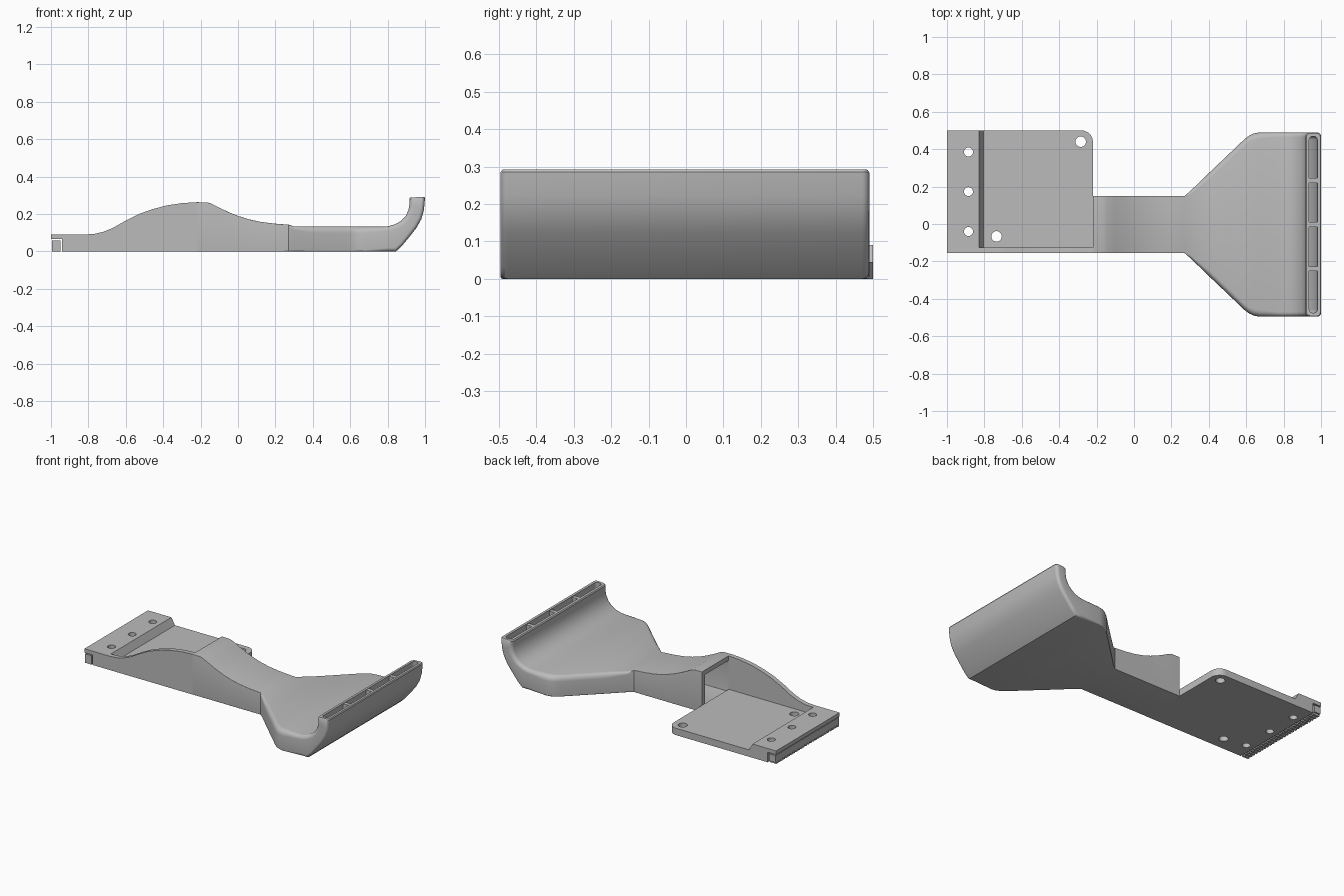
import bpy, bmesh, math
from mathutils import Vector

if "Cube" in bpy.data.objects:
    bpy.data.objects.remove(bpy.data.objects["Cube"])

grey = bpy.data.materials.new("plain_grey")
grey.use_nodes = True
grey.diffuse_color = (0.5, 0.5, 0.5, 1)
grey.node_tree.nodes["Principled BSDF"].inputs["Base Color"].default_value = (0.5, 0.5, 0.5, 1)


def finish(bm, name, smooth=True):
    bmesh.ops.recalc_face_normals(bm, faces=bm.faces)
    mesh = bpy.data.meshes.new(name)
    bm.to_mesh(mesh)
    bm.free()
    mesh.materials.append(grey)
    obj = bpy.data.objects.new(name, mesh)
    bpy.context.collection.objects.link(obj)
    bpy.ops.object.select_all(action='DESELECT')
    obj.select_set(True)
    bpy.context.view_layer.objects.active = obj
    if smooth:
        bpy.ops.object.shade_smooth_by_angle(angle=math.radians(35))
    return obj


def extrude_profile(points, y0, y1):
    """Solid from an XZ outline pulled along y."""
    bm = bmesh.new()
    face = bm.faces.new([bm.verts.new((x, y0, z)) for x, z in points])
    out = bmesh.ops.extrude_face_region(bm, geom=[face])
    moved = [v for v in out["geom"] if isinstance(v, bmesh.types.BMVert)]
    bmesh.ops.translate(bm, verts=moved, vec=(0, y1 - y0, 0))
    return bm


def add_box(bm, x0, x1, y0, y1, z0, z1):
    verts = bmesh.ops.create_cube(bm, size=1)["verts"]
    bmesh.ops.scale(bm, verts=verts, vec=(x1 - x0, y1 - y0, z1 - z0))
    bmesh.ops.translate(bm, verts=verts, vec=((x0 + x1) / 2, (y0 + y1) / 2, (z0 + z1) / 2))


FRONT, INNER, BACK = -0.155, -0.125, 0.5
MID = -0.003

# Mounting plate with raised strip and overhanging lip
bm = extrude_profile([(-0.94, 0), (-0.22, 0), (-0.22, 0.045), (-0.805, 0.045),
                      (-0.83, 0.09), (-1, 0.09), (-1, 0.065), (-0.94, 0.065)], INNER, BACK)
corner = [e for e in bm.edges if all(v.co.x > -0.23 and v.co.y > 0.49 for v in e.verts)]
bmesh.ops.bevel(bm, geom=corner, offset=0.06, segments=8, affect='EDGES', profile=0.5)
plate = finish(bm, "mounting_plate", smooth=False)

# Screw holes
bm = bmesh.new()
holes = [(-0.885, y, 0.024) for y in (0.385, 0.173, -0.04)] + [(-0.285, 0.44, 0.028), (-0.735, -0.066, 0.028)]
for x, y, r in holes:
    verts = bmesh.ops.create_cone(bm, cap_ends=True, segments=24, radius1=r, radius2=r, depth=0.4)["verts"]
    bmesh.ops.translate(bm, verts=verts, vec=(x, y, 0))
cutter = finish(bm, "hole_cutter", smooth=False)
cutter.hide_render = True
mod = plate.modifiers.new("holes", 'BOOLEAN')
mod.operation, mod.solver, mod.object = 'DIFFERENCE', 'EXACT', cutter
bpy.context.view_layer.objects.active = plate
bpy.ops.object.modifier_apply(modifier="holes")
bpy.data.objects.remove(cutter)
bpy.ops.object.select_all(action='DESELECT')
plate.select_set(True)
bpy.ops.object.shade_smooth_by_angle(angle=math.radians(35))

# Curved front wall beside the plate
hump = [(-0.83, 0.09), (-0.77, 0.093), (-0.72, 0.105), (-0.67, 0.125), (-0.6, 0.165), (-0.53, 0.2),
        (-0.46, 0.225), (-0.38, 0.246), (-0.3, 0.258), (-0.22, 0.263)]
finish(extrude_profile([(-0.22, 0), (-0.94, 0), (-0.94, 0.065), (-1, 0.065), (-1, 0.09)] + hump,
                       FRONT, INNER), "front_wall")

# Toothed edge bar under the lip
bm = bmesh.new()
add_box(bm, -0.995, -0.95, FRONT, BACK, 0.012, 0.058)
count = 26
pitch = (BACK - FRONT) / count
for i in range(count):
    y = FRONT + i * pitch
    add_box(bm, -0.995, -0.95, y, y + pitch * 0.6, 0, 0.012)
finish(bm, "toothed_bar", smooth=False)


# Hollow duct lofted through rounded sections
def section(bm, top, bottom, half_width, r_top, r_bottom, inset=0.0):
    t, b = Vector((top[0], 0, top[1])), Vector((bottom[0], 0, bottom[1]))
    up = (t - b).normalized()
    centre, h, w = (t + b) / 2, (t - b).length / 2 - inset, half_width - inset
    ring = []
    for sy, sz, start in ((1, 1, 0), (-1, 1, 90), (-1, -1, 180), (1, -1, 270)):
        r = r_top if sz > 0 else r_bottom
        for k in range(6):
            a = math.radians(start + 18 * k)
            y = sy * (w - r) + r * math.cos(a)
            z = sz * (h - r) + r * math.sin(a)
            ring.append(bm.verts.new(centre + up * z + Vector((0, MID + y, 0))))
    return ring


def bridge(bm, a, b):
    for i in range(len(a)):
        j = (i + 1) % len(a)
        bm.faces.new((a[i], a[j], b[j], b[i]))


NECK = 0.1525
stations = []   # top point, bottom point, half width, top radius, bottom radius, wall
for x, z in [(-0.22, 0.263), (-0.165, 0.262), (-0.145, 0.257), (-0.1, 0.234), (-0.05, 0.21), (0, 0.19),
             (0.06, 0.171), (0.12, 0.158), (0.19, 0.149), (0.27, 0.143)]:
    stations.append(((x, z), (x, 0), NECK, 0.002, 0.002, 0.03))
for x, w in [(0.3, 0.178), (0.4, 0.275), (0.5, 0.37), (0.59, 0.456), (0.615, 0.475), (0.64, 0.487), (0.67, 0.4925)]:
    stations.append(((x, 0.133), (x, 0), w, 0.035 if x > 0.35 else 0.018, 0.006, 0.022))
for top, bottom in [((0.77, 0.132), (0.8, 0)), ((0.805, 0.135), (0.845, 0)), ((0.84, 0.145), (0.875, 0.028)),
                    ((0.872, 0.163), (0.915, 0.076)), ((0.896, 0.188), (0.953, 0.124)),
                    ((0.912, 0.222), (0.98, 0.172)), ((0.917, 0.255), (0.994, 0.222)),
                    ((0.916, 0.281), (1.0, 0.285))]:
    stations.append((top, bottom, 0.4925, 0.025, 0.02, 0.02))
stations.append(((0.921, 0.288), (0.996, 0.292), 0.488, 0.022, 0.018, 0.016))

bm = bmesh.new()
outer, inner = [], []
for top, bottom, w, rt, rb, wall in stations:
    outer.append(section(bm, top, bottom, w, rt, rb))
    ri = 0.002 if w == NECK else 0.018
    inner.append(section(bm, top, bottom, w, ri, ri, wall))
for rings in (outer, inner):
    for a, b in zip(rings, rings[1:]):
        bridge(bm, a, b)
for end in (0, -1):
    bridge(bm, outer[end], inner[end])
finish(bm, "air_duct")

# Ribs splitting the outlet into four slots
bm = bmesh.new()
for k in (-1, 0, 1):
    y = MID + k * 0.236
    add_box(bm, 0.93, 0.985, y - 0.013, y + 0.013, 0.21, 0.286)
finish(bm, "outlet_ribs", smooth=False)
